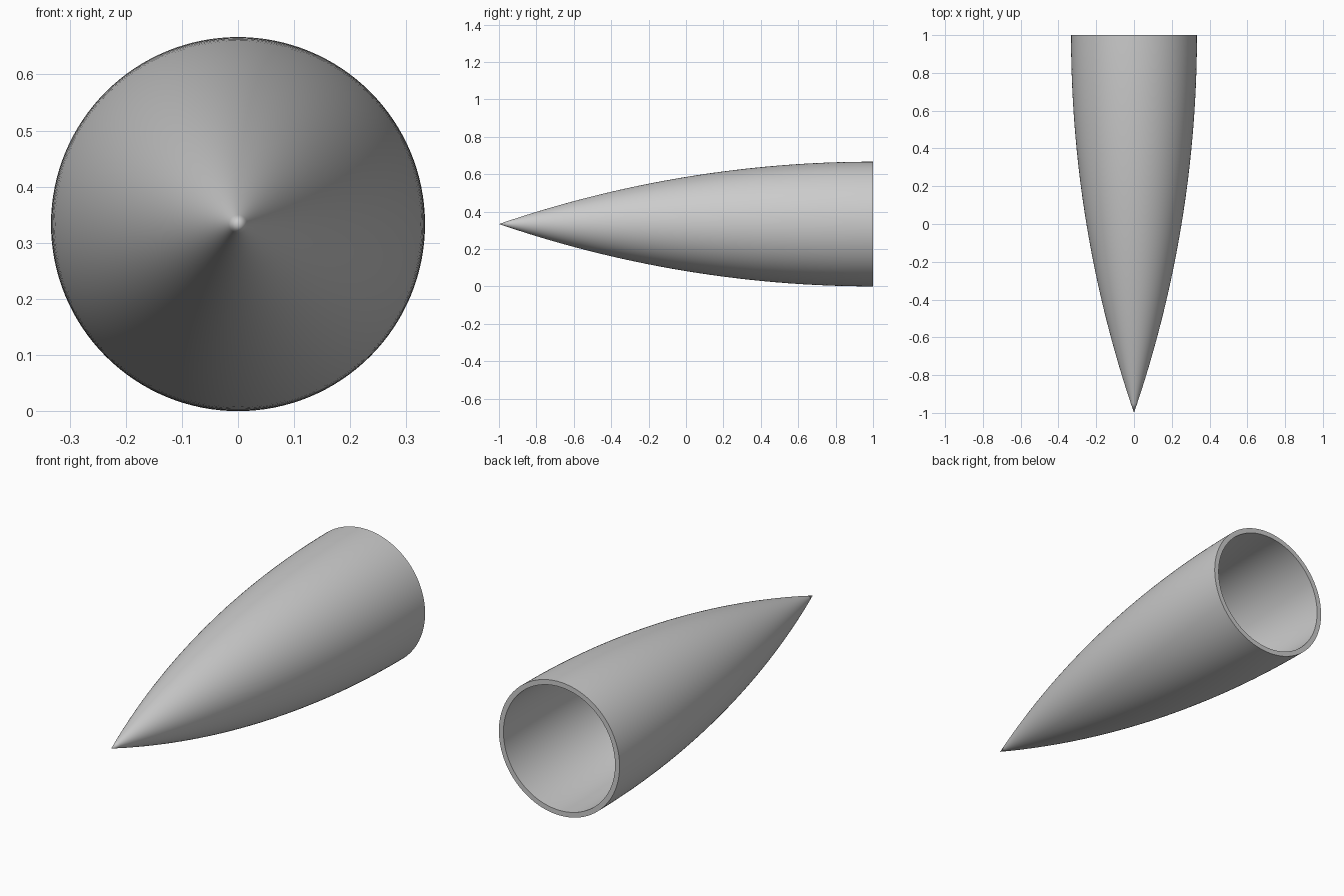
import bpy, bmesh, math

if "Cube" in bpy.data.objects:
    bpy.data.objects.remove(bpy.data.objects["Cube"])

RADIUS, LENGTH, WALL = 1 / 3, 2.0, 0.025
STEPS, SIDES = 40, 128
RHO = (RADIUS ** 2 + LENGTH ** 2) / (2 * RADIUS)   # tangent ogive arc radius


def ogive(inset):
    """Arc from tip to base as (radius, y), offset inwards by inset."""
    arc = RHO - inset
    end = math.acos((RHO - RADIUS) / arc)
    pts = []
    for i in range(STEPS + 1):
        a = end * (1 - i / STEPS)
        pts.append((max(0.0, arc * math.cos(a) - (RHO - RADIUS)), 1 - arc * math.sin(a)))
    return pts


# Wall profile: outer skin tip to rim, then inner skin rim to tip
profile = ogive(0) + ogive(WALL)[::-1]

bm = bmesh.new()
verts = [bm.verts.new((r, y, RADIUS)) for r, y in profile]
edges = [bm.edges.new(pair) for pair in zip(verts, verts[1:])]
bmesh.ops.spin(bm, geom=verts + edges, cent=(0, 0, RADIUS), axis=(0, 1, 0),
               angle=2 * math.pi, steps=SIDES, use_duplicate=False)
bmesh.ops.remove_doubles(bm, verts=bm.verts, dist=1e-5)
bmesh.ops.recalc_face_normals(bm, faces=bm.faces)

# Hollow nose cone, open at the back
mesh = bpy.data.meshes.new("nose_cone")
bm.to_mesh(mesh)
bm.free()
cone = bpy.data.objects.new("nose_cone", mesh)
bpy.context.collection.objects.link(cone)
bpy.context.view_layer.objects.active = cone
cone.select_set(True)
bpy.ops.object.shade_smooth_by_angle(angle=math.radians(30))
